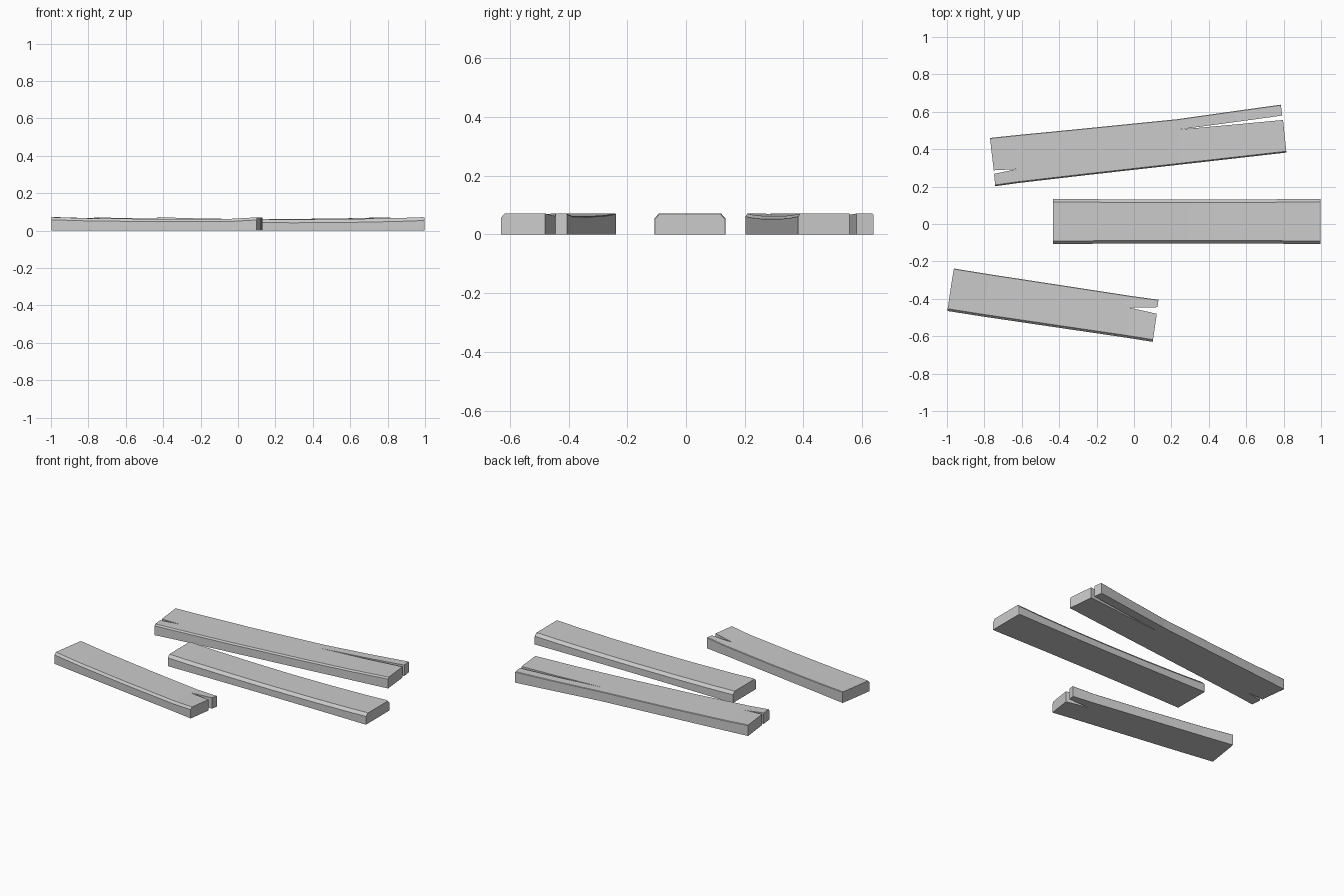
import bpy, bmesh
from math import radians
from mathutils import Vector


def plank(name, stations, front_c, back_c):
    """Loft two lanes along the board. Station: front edge, crack front,
    crack back, back edge (x, y each) and top height. Chamfers are (width, drop)."""
    bm = bmesh.new()

    def inset(a, b, w):
        a, b = Vector(a), Vector(b)
        return a + (b - a).normalized() * w

    def lane(outer_i, crack_i, chamfer):
        w, drop = chamfer
        rings = []
        for s in stations:
            o, c, h = s[outer_i], s[crack_i], s[4]
            i = inset(o, c, w)
            pts = [(*o, 0), (*o, h - drop), (*i, h), (*c, h), (*c, 0)]
            rings.append([bm.verts.new(p) for p in pts])
        for k in range(len(rings) - 1):
            a, b = rings[k], rings[k + 1]
            gap = any(stations[j][1] != stations[j][2] for j in (k, k + 1))
            for i in range(5):
                if i == 3 and not gap:
                    continue
                j = (i + 1) % 5
                bm.faces.new((a[i], a[j], b[j], b[i]))
        bm.faces.new(rings[0])
        bm.faces.new(rings[-1][::-1])

    lane(0, 1, front_c)
    lane(3, 2, back_c)
    bmesh.ops.remove_doubles(bm, verts=bm.verts, dist=0.0002)
    bmesh.ops.dissolve_limit(bm, angle_limit=radians(0.1),
                             verts=bm.verts, edges=bm.edges)
    bmesh.ops.recalc_face_normals(bm, faces=bm.faces)
    me = bpy.data.meshes.new(name)
    bm.to_mesh(me)
    bm.free()
    ob = bpy.data.objects.new(name, me)
    bpy.context.collection.objects.link(ob)
    return ob


# Long board, split at both ends
plank("back_plank", [
    ((-0.742, 0.202), (-0.748, 0.268), (-0.75, 0.287), (-0.77, 0.46), 0.071),
    ((-0.62, 0.219), (-0.63, 0.293), (-0.63, 0.293), (-0.65, 0.473), 0.067),
    ((-0.25, 0.262), (-0.26, 0.38), (-0.26, 0.38), (-0.27, 0.51), 0.062),
    ((0.25, 0.318), (0.24, 0.505), (0.24, 0.505), (0.23, 0.56), 0.062),
    ((0.56, 0.353), (0.55, 0.533), (0.548, 0.546), (0.54, 0.604), 0.065),
    ((0.815, 0.382), (0.797, 0.556), (0.793, 0.58), (0.785, 0.638), 0.071),
], (0.007, 0.010), (0.003, 0.003))

# Unsplit board with rounded-over long edges and a gently worn top
profile = [(-0.432, 0.071, 0), (-0.424, 0.072, 0.002), (-0.28, 0.067, 0),
           (0.0, 0.062, -0.002), (0.3, 0.060, -0.003), (0.6, 0.062, -0.002),
           (0.85, 0.067, 0), (0.988, 0.072, 0.002), (0.998, 0.069, 0)]
plank("middle_plank", [
    ((x, -0.106 - d), (x, 0.015), (x, 0.015), (x, 0.133 + d), h)
    for x, h, d in profile
], (0.016, 0.018), (0.016, 0.018))

# Short board, split at the right end
plank("front_plank", [
    ((-0.998, -0.465), (-0.975, -0.31), (-0.975, -0.31), (-0.963, -0.238), 0.072),
    ((-0.80, -0.496), (-0.78, -0.34), (-0.78, -0.34), (-0.765, -0.27), 0.066),
    ((-0.42, -0.552), (-0.41, -0.39), (-0.41, -0.39), (-0.385, -0.328), 0.062),
    ((-0.045, -0.607), (-0.025, -0.447), (-0.025, -0.447), (-0.015, -0.385), 0.063),
    ((0.10, -0.63), (0.122, -0.48), (0.125, -0.445), (0.131, -0.405), 0.071),
], (0.012, 0.014), (0.003, 0.003))
